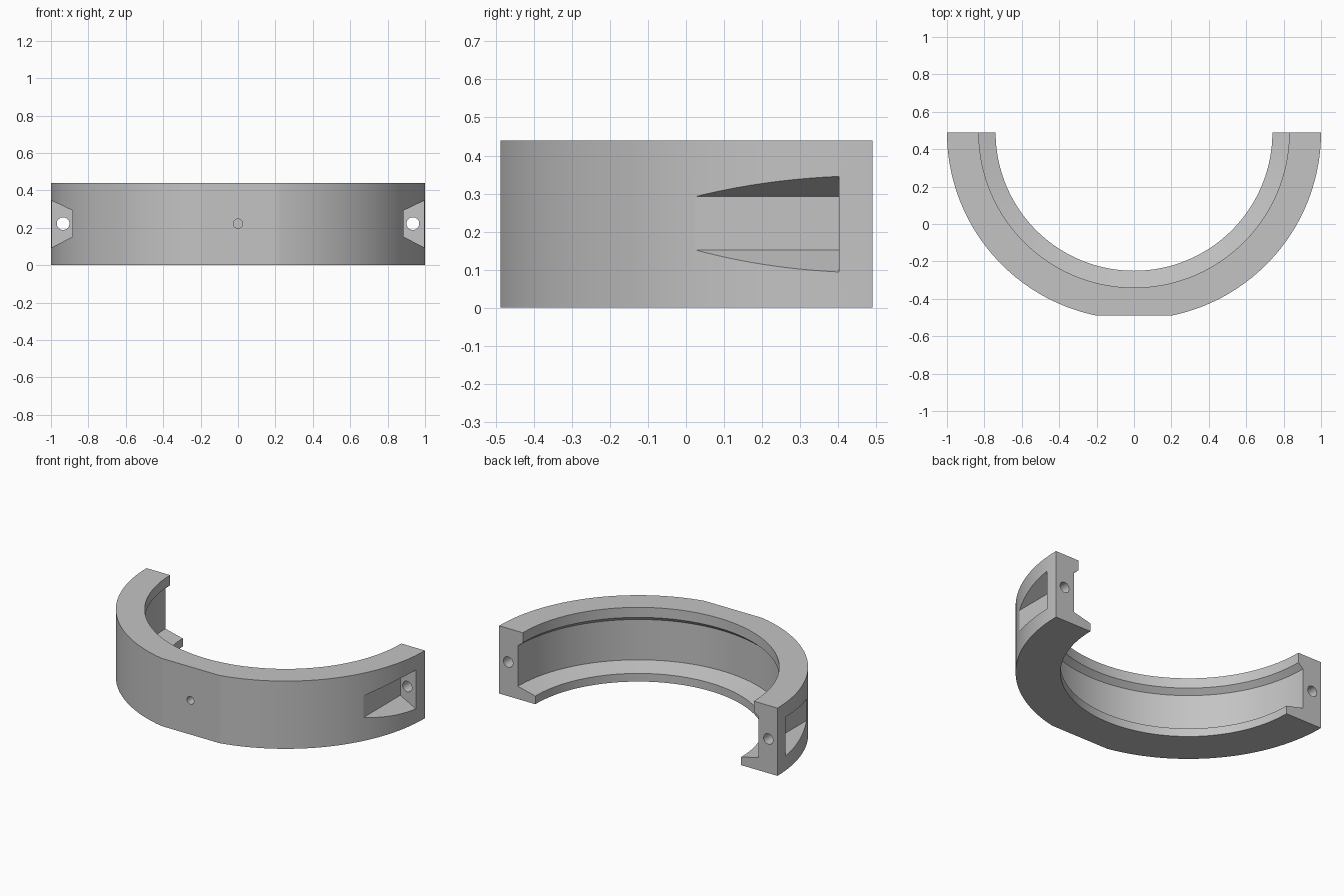
import bpy
import bmesh
import math
from mathutils import Matrix, Vector

if "Cube" in bpy.data.objects:
    bpy.data.objects.remove(bpy.data.objects["Cube"], do_unlink=True)

AXIS_Y = 0.49      # ring axis, level with the cut ends
HOLE_Z = 0.222     # height of all bolt holes

grey = bpy.data.materials.new("plain_grey")
grey.use_nodes = True
grey.diffuse_color = (0.55, 0.55, 0.55, 1)
grey.node_tree.nodes["Principled BSDF"].inputs["Base Color"].default_value = (0.55, 0.55, 0.55, 1)


def make_object(name, bm):
    bmesh.ops.recalc_face_normals(bm, faces=bm.faces)
    mesh = bpy.data.meshes.new(name)
    bm.to_mesh(mesh)
    bm.free()
    mesh.materials.append(grey)
    obj = bpy.data.objects.new(name, mesh)
    bpy.context.collection.objects.link(obj)
    return obj


def prism(name, outline, offset):
    """Extrude a flat outline along an offset."""
    bm = bmesh.new()
    face = bm.faces.new([bm.verts.new(p) for p in outline])
    geom = bmesh.ops.extrude_face_region(bm, geom=[face])["geom"]
    verts = [v for v in geom if isinstance(v, bmesh.types.BMVert)]
    bmesh.ops.translate(bm, verts=verts, vec=Vector(offset))
    return make_object(name, bm)


def rod(name, x, y0, y1, radius):
    """Round rod along y."""
    bm = bmesh.new()
    place = Matrix.Translation((x, (y0 + y1) / 2, HOLE_Z)) @ Matrix.Rotation(math.pi / 2, 4, "X")
    bmesh.ops.create_cone(bm, cap_ends=True, segments=32, radius1=radius,
                          radius2=radius, depth=y1 - y0, matrix=place)
    return make_object(name, bm)


def cut(target, cutter):
    mod = target.modifiers.new(cutter.name, "BOOLEAN")
    mod.operation = "DIFFERENCE"
    mod.solver = "EXACT"
    mod.object = cutter
    cutter.hide_render = True
    bpy.context.view_layer.objects.active = target
    bpy.ops.object.modifier_apply(modifier=mod.name)
    bpy.data.objects.remove(cutter, do_unlink=True)


# Half ring: lipped channel section swept through half a turn
section = [(1, 0), (1, 0.44), (0.83, 0.44), (0.83, 0.375),
           (0.865, 0.345), (0.865, 0.083), (0.74, 0.053), (0.74, 0)]
bm = bmesh.new()
start = bm.faces.new([bm.verts.new((-r, AXIS_Y, z)) for r, z in section])
bmesh.ops.spin(bm, geom=[start] + start.edges[:] + start.verts[:], cent=(0, AXIS_Y, 0),
               axis=(0, 0, 1), angle=math.pi, steps=96)
ring = make_object("half_ring_clamp", bm)

# Flat pad and blind hole at the front
cut(ring, prism("front_flat", [(-0.5, -0.488, -1), (0.5, -0.488, -1),
                               (0.5, -0.488, 1), (-0.5, -0.488, 1)], (0, -0.5, 0)))
cut(ring, rod("front_hole", 0, -0.7, -0.41, 0.025))

# Flared bolt pocket and bolt hole at each end
for side, s in (("left", 1), ("right", -1)):
    pocket = [(s * 0.885, 0.402, 0.152), (s * 1.115, 0.402, 0.032),
              (s * 1.115, 0.402, 0.402), (s * 0.885, 0.402, 0.292)]
    cut(ring, prism(side + "_pocket", pocket, (0, -0.7, 0)))
    cut(ring, rod(side + "_bolt_hole", s * 0.935, 0.3, 0.7, 0.034))

# Smooth the curved walls, keep the edges crisp
bpy.ops.object.select_all(action="DESELECT")
ring.select_set(True)
bpy.context.view_layer.objects.active = ring
bpy.ops.object.shade_smooth_by_angle(angle=math.radians(20))
